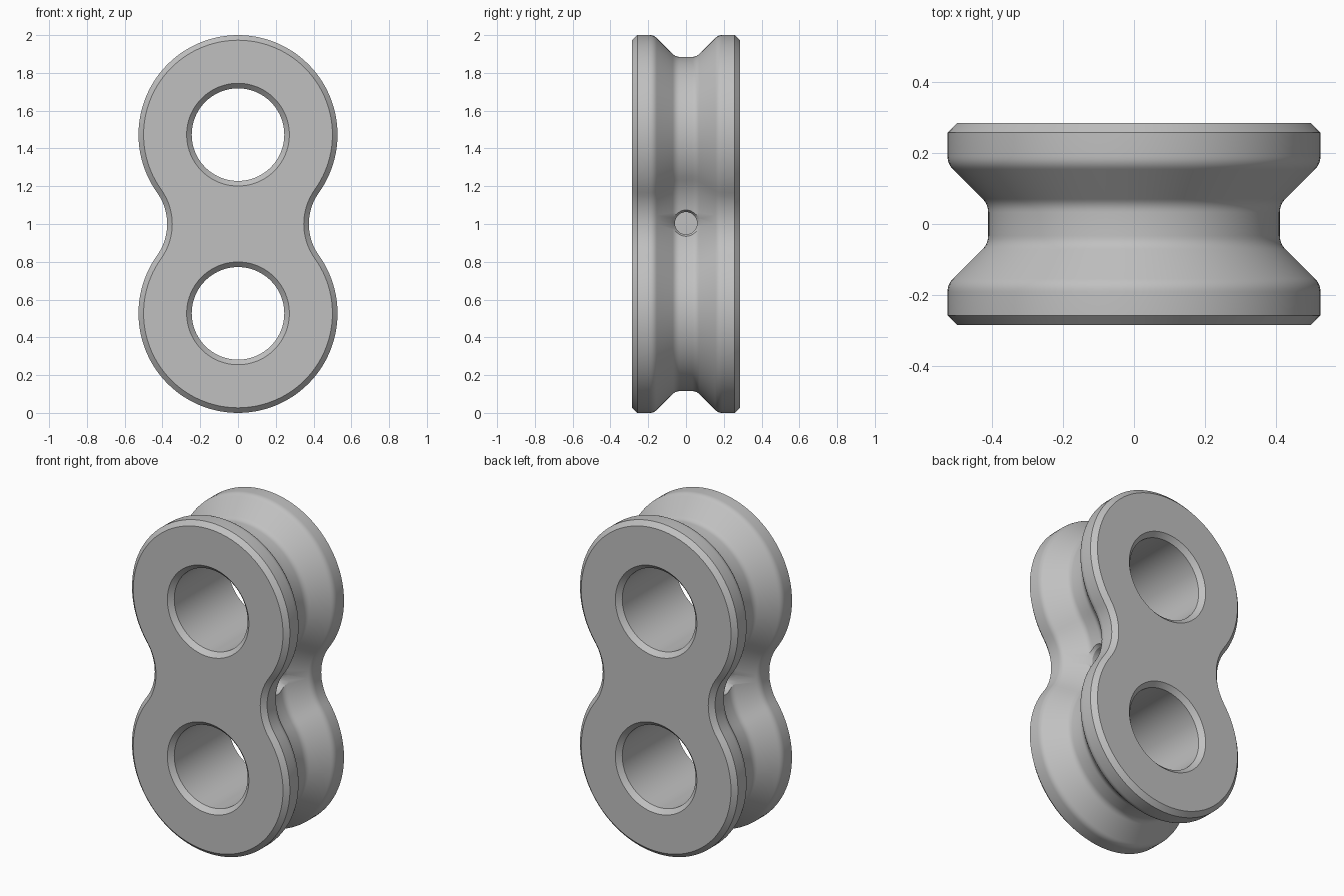
import bpy, bmesh
from math import sin, cos, pi, atan2, sqrt
from mathutils import Vector

cube = bpy.data.objects.get("Cube")
if cube:
    bpy.data.objects.remove(cube, do_unlink=True)

R, HALF, WAIST, GROOVE, CHAMFER = 0.527, 0.285, 0.375, 0.115, 0.027
OFF = 1 - R                                   # lobe centre distance from middle
NECK = (WAIST**2 + OFF**2 - R**2) / (2 * (R - WAIST))   # neck arc radius

grey = bpy.data.materials.new("plain grey")
grey.use_nodes = True
COLOUR = (0.53, 0.53, 0.53, 1)
grey.diffuse_color = COLOUR
grey.node_tree.nodes["Principled BSDF"].inputs["Base Color"].default_value = COLOUR


def make_object(name, bm):
    bmesh.ops.recalc_face_normals(bm, faces=bm.faces)
    mesh = bpy.data.meshes.new(name)
    bm.to_mesh(mesh)
    bm.free()
    mesh.materials.append(grey)
    obj = bpy.data.objects.new(name, mesh)
    bpy.context.collection.objects.link(obj)
    return obj


def loft(name, rings):
    bm = bmesh.new()
    loops = [[bm.verts.new(p) for p in ring] for ring in rings]
    n = len(loops[0])
    for a, b in zip(loops, loops[1:]):
        for i in range(n):
            j = (i + 1) % n
            bm.faces.new((a[i], a[j], b[j], b[i]))
    bm.faces.new(loops[0])
    bm.faces.new(loops[-1])
    return make_object(name, bm)


def outline(d, y, lobe=72, neck=16):
    """Two round lobes joined by tangent neck arcs, inset by d."""
    a = atan2(OFF, WAIST + NECK)
    half = []
    for i in range(lobe + 1):                 # upper lobe, right to left
        t = -a + (pi + 2 * a) * i / lobe
        half.append(((R - d) * cos(t), 1 + OFF + (R - d) * sin(t)))
    for i in range(1, neck):                  # left neck, downwards
        t = a - 2 * a * i / neck
        half.append((-(WAIST + NECK) + (NECK + d) * cos(t), 1 + (NECK + d) * sin(t)))
    return [(x, y, z) for x, z in half] + [(-x, y, 2 - z) for x, z in half]


def rounded(p, q, r, cut=0.022, steps=5):
    """Soften corner q between p and r."""
    p, q, r = Vector(p), Vector(q), Vector(r)
    s, e = q + (p - q).normalized() * cut, q + (r - q).normalized() * cut
    ts = [i / steps for i in range(steps + 1)]
    return [tuple(s * (1 - t)**2 + q * 2 * t * (1 - t) + e * t * t) for t in ts]


# Grooved body: half section as (y, inset), then mirrored
edge, lip, foot = (-HALF + CHAMFER, 0), (-0.17, 0), (-0.055, GROOVE)
section = [(-HALF, CHAMFER), edge]
section += rounded(edge, lip, foot) + rounded(lip, foot, (0, GROOVE))
section += [(-y, d) for y, d in reversed(section)]
body = loft("grooved_body", [outline(d, y) for y, d in section])


def cutter(name, profile, place, n=96):
    """Turned cutter from (distance along axis, radius) pairs."""
    obj = loft(name, [[place(s, r * cos(2 * pi * i / n), r * sin(2 * pi * i / n))
                       for i in range(n)] for s, r in profile])
    obj.hide_render = True
    mod = body.modifiers.new(name, "BOOLEAN")
    mod.operation, mod.solver, mod.object = "DIFFERENCE", "EXACT", obj
    return obj


cutters = []
# Chamfered bores through both lobes
BORE, BEVEL, OVER = 0.245, 0.027, 0.02
bore = [(-HALF - OVER, BORE + BEVEL + OVER), (-HALF + BEVEL, BORE)]
bore += [(-s, r) for s, r in reversed(bore)]
for name, cz in (("lower_bore", 1 - OFF), ("upper_bore", 1 + OFF)):
    cutters.append(cutter(name, bore, lambda s, u, v, c=cz: (u, s, c + v)))

# Blind cross holes in the waist, slightly flared at the mouth
floor = WAIST - GROOVE
hole = [(floor - 0.1, 0.059), (floor - 0.012, 0.059), (floor + 0.03, 0.084)]
for name, side in (("left_hole", 1), ("right_hole", -1)):
    cutters.append(cutter(name, hole, lambda s, u, v, k=side: (k * s, u, 1.004 + v), 40))

# Apply cuts and drop the helpers
bpy.context.view_layer.objects.active = body
for mod in list(body.modifiers):
    bpy.ops.object.modifier_apply(modifier=mod.name)
for obj in cutters:
    bpy.data.objects.remove(obj, do_unlink=True)

bpy.ops.object.select_all(action="DESELECT")
body.select_set(True)
bpy.ops.object.shade_smooth_by_angle(angle=pi / 6)
